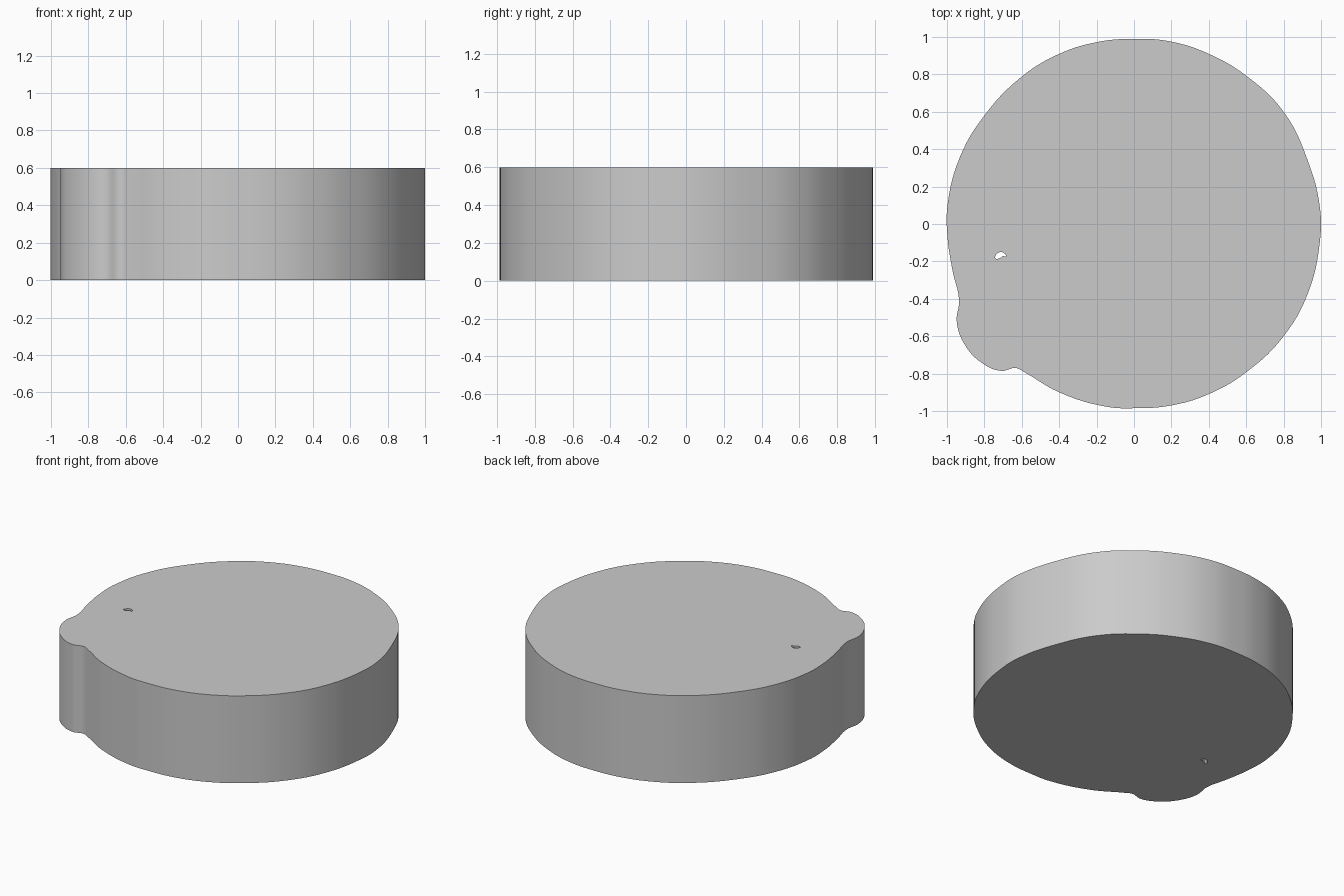
import bpy, bmesh

if "Cube" in bpy.data.objects:
    bpy.data.objects.remove(bpy.data.objects["Cube"])

HEIGHT = 0.6

# Outer outline, clockwise from the back, with the small lobe at front left
outline = [(0, .99), (.2, .975), (.41, .905), (.61, .785), (.8, .6), (.925, .35),
           (.995, .08), (.993, -.1), (.93, -.37), (.8, -.6), (.61, -.785),
           (.41, -.905), (.2, -.97), (0, -.985), (-.14, -.978), (-.4, -.9),
           (-.585, -.793), (-.63, -.77), (-.71, -.785), (-.81, -.745),
           (-.905, -.645), (-.948, -.52), (-.935, -.41), (-.97, -.25),
           (-.998, -.06), (-.997, .1), (-.93, .36), (-.8, .58), (-.61, .78),
           (-.41, .905), (-.2, .972)]

# Tiny crescent hole
crescent = [(-.742, -.183), (-.737, -.165), (-.715, -.15), (-.693, -.157),
            (-.685, -.174), (-.7, -.171), (-.715, -.182)]

curve = bpy.data.curves.new("disc_body", 'CURVE')
curve.dimensions = '2D'
curve.fill_mode = 'BOTH'
curve.extrude = HEIGHT / 2


def add_loop(points, resolution):
    spline = curve.splines.new('BEZIER')
    spline.bezier_points.add(len(points) - 1)
    for bp, (x, y) in zip(spline.bezier_points, points):
        bp.co = (x, y, 0)
        bp.handle_left_type = bp.handle_right_type = 'AUTO'
    spline.use_cyclic_u = True
    spline.resolution_u = resolution


add_loop(outline, 6)
add_loop(crescent, 3)

# Extruded disc, resting on the floor
body = bpy.data.objects.new("disc_body", curve)
bpy.context.collection.objects.link(body)
bpy.context.view_layer.objects.active = body
body.select_set(True)
bpy.ops.object.convert(target='MESH')
body = bpy.context.object
body.name = "disc_body"

# Weld caps to the wall
bm = bmesh.new()
bm.from_mesh(body.data)
bmesh.ops.remove_doubles(bm, verts=bm.verts[:], dist=0.0001)
bmesh.ops.translate(bm, verts=bm.verts[:], vec=(0, 0, HEIGHT / 2))
bmesh.ops.recalc_face_normals(bm, faces=bm.faces[:])
bm.to_mesh(body.data)
bm.free()
bpy.ops.object.shade_smooth_by_angle()
